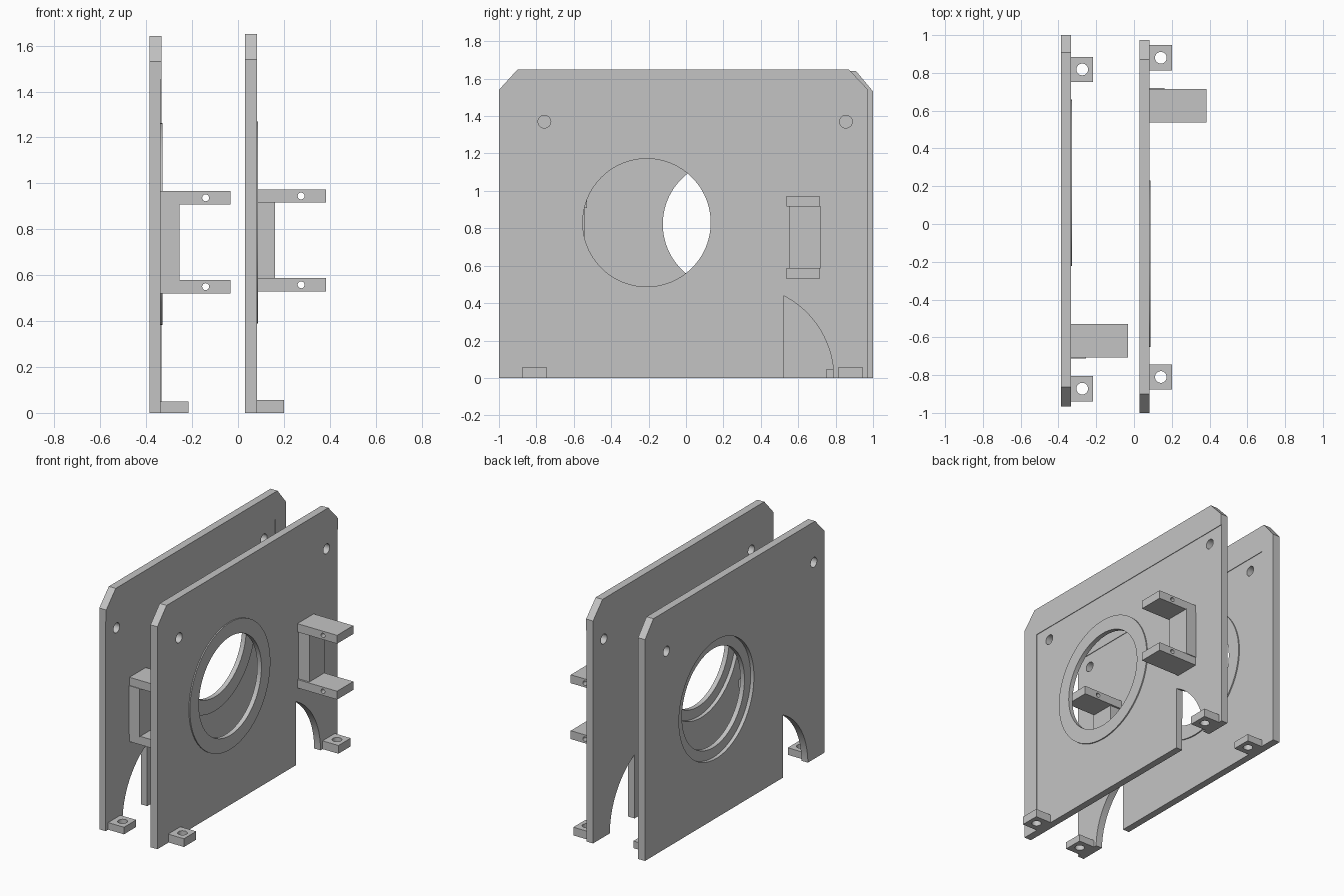
import bpy, bmesh
from math import sin, cos, pi, asin
from mathutils import Vector

cube = bpy.data.objects.get("Cube")
if cube:
    bpy.data.objects.remove(cube, do_unlink=True)

grey = bpy.data.materials.new("plain grey")
grey.use_nodes = True
grey.diffuse_color = (0.55, 0.55, 0.55, 1)
grey.node_tree.nodes["Principled BSDF"].inputs["Base Color"].default_value = grey.diffuse_color


def prism(name, points, direction):
    """Extrude a flat outline along a direction."""
    bm = bmesh.new()
    face = bm.faces.new([bm.verts.new(p) for p in points])
    grown = bmesh.ops.extrude_face_region(bm, geom=[face])["geom"]
    moved = [g for g in grown if isinstance(g, bmesh.types.BMVert)]
    bmesh.ops.translate(bm, verts=moved, vec=direction)
    bmesh.ops.recalc_face_normals(bm, faces=bm.faces)
    mesh = bpy.data.meshes.new(name)
    bm.to_mesh(mesh)
    bm.free()
    mesh.materials.append(grey)
    obj = bpy.data.objects.new(name, mesh)
    bpy.context.collection.objects.link(obj)
    return obj


def box(name, x0, x1, y0, y1, z0, z1):
    points = [(x0, y0, z0), (x0, y1, z0), (x0, y1, z1), (x0, y0, z1)]
    return prism(name, points, (x1 - x0, 0, 0))


def cylinder(name, start, axis, length, radius, sides=32):
    """Round bar along a world axis (0 = x, 1 = y, 2 = z)."""
    points = []
    for i in range(sides):
        p = Vector(start)
        p[(axis + 1) % 3] += radius * cos(2 * pi * i / sides)
        p[(axis + 2) % 3] += radius * sin(2 * pi * i / sides)
        points.append(p)
    direction = Vector((0, 0, 0))
    direction[axis] = length
    return prism(name, points, direction)


def cut(obj, cutter):
    cutter.hide_render = True
    mod = obj.modifiers.new("cut", "BOOLEAN")
    mod.operation = "DIFFERENCE"
    mod.solver = "EXACT"
    mod.object = cutter
    bpy.context.view_layer.objects.active = obj
    bpy.ops.object.modifier_apply(modifier=mod.name)
    bpy.data.objects.remove(cutter, do_unlink=True)


BACK, FACE, FLOOR = 0.03, 0.083, 0.079
RING_Y, RING_Z = -0.21, 0.83
parts = []

# Side plate with clipped top corners and an arched notch at the foot
arc_r, arc_y = 0.494, 0.296
sweep = asin(0.44 / arc_r)
notch = [(arc_y + arc_r * cos(sweep * i / 16), arc_r * sin(sweep * i / 16)) for i in range(17)]
outline = [(-1, 0), (-1, 1.54), (-0.9, 1.65), (0.87, 1.65), (0.974, 1.54), (0.974, 0)]
outline += notch + [(0.52, 0)]
plate = prism("left_plate", [(BACK, y, z) for y, z in outline], (FACE - BACK, 0, 0))
cut(plate, box("recess_cutter", FLOOR, 0.2, -0.88, 1.2, -0.1, 1.46))
cut(plate, cylinder("bore_cutter", (-0.1, RING_Y, RING_Z), 0, 0.4, 0.41, 96))
for y in (-0.757, 0.855):
    cut(plate, cylinder("screw_cutter", (-0.1, y, 1.37), 0, 0.4, 0.034))
parts.append(plate)

# Raised ring around the bore
ring = cylinder("left_ring", (0.055, RING_Y, RING_Z), 0, 0.032, 0.44, 96)
cut(ring, cylinder("ring_cutter", (-0.1, RING_Y, RING_Z), 0, 0.4, 0.342, 96))
# Trim the hidden shoulder so the ring only seats in the bore from behind
shoulder = cylinder("shoulder_cutter", (0, RING_Y, RING_Z), 0, 0.0785, 0.5, 96)
cut(shoulder, cylinder("shoulder_core", (-0.1, RING_Y, RING_Z), 0, 0.4, 0.4099, 96))
cut(ring, shoulder)
parts.append(ring)

# Feet with bolt holes
for label, y in (("front", -0.81), ("back", 0.88)):
    foot = box("left_foot_" + label, 0.07, 0.2, y - 0.067, y + 0.067, 0, 0.057)
    cut(foot, cylinder("bolt_cutter", (0.142, y, -0.1), 2, 0.3, 0.031))
    parts.append(foot)

# Bracket: two drilled arms joined by a web
for label, z in (("lower", 0.558), ("upper", 0.945)):
    arm = box("left_bracket_arm_" + label, 0.07, 0.383, 0.537, 0.714, z - 0.029, z + 0.029)
    cut(arm, cylinder("pin_cutter", (0.275, 0.4, z), 1, 0.5, 0.015))
    parts.append(arm)
parts.append(box("left_bracket_web", 0.07, 0.161, 0.55, 0.719, 0.585, 0.918))

# Right side: the same assembly turned end for end
for part in parts:
    mesh = part.data.copy()
    for v in mesh.vertices:
        x, y, z = v.co
        v.co = (x - 0.416, min(0.008 - y, 1), max(z - 0.008, 0))
    mesh.flip_normals()
    twin = bpy.data.objects.new(part.name.replace("left", "right"), mesh)
    bpy.context.collection.objects.link(twin)
    parts_all = (part, twin)
    for obj in parts_all:
        bpy.ops.object.select_all(action="DESELECT")
        obj.select_set(True)
        bpy.context.view_layer.objects.active = obj
        bpy.ops.object.shade_smooth_by_angle()
